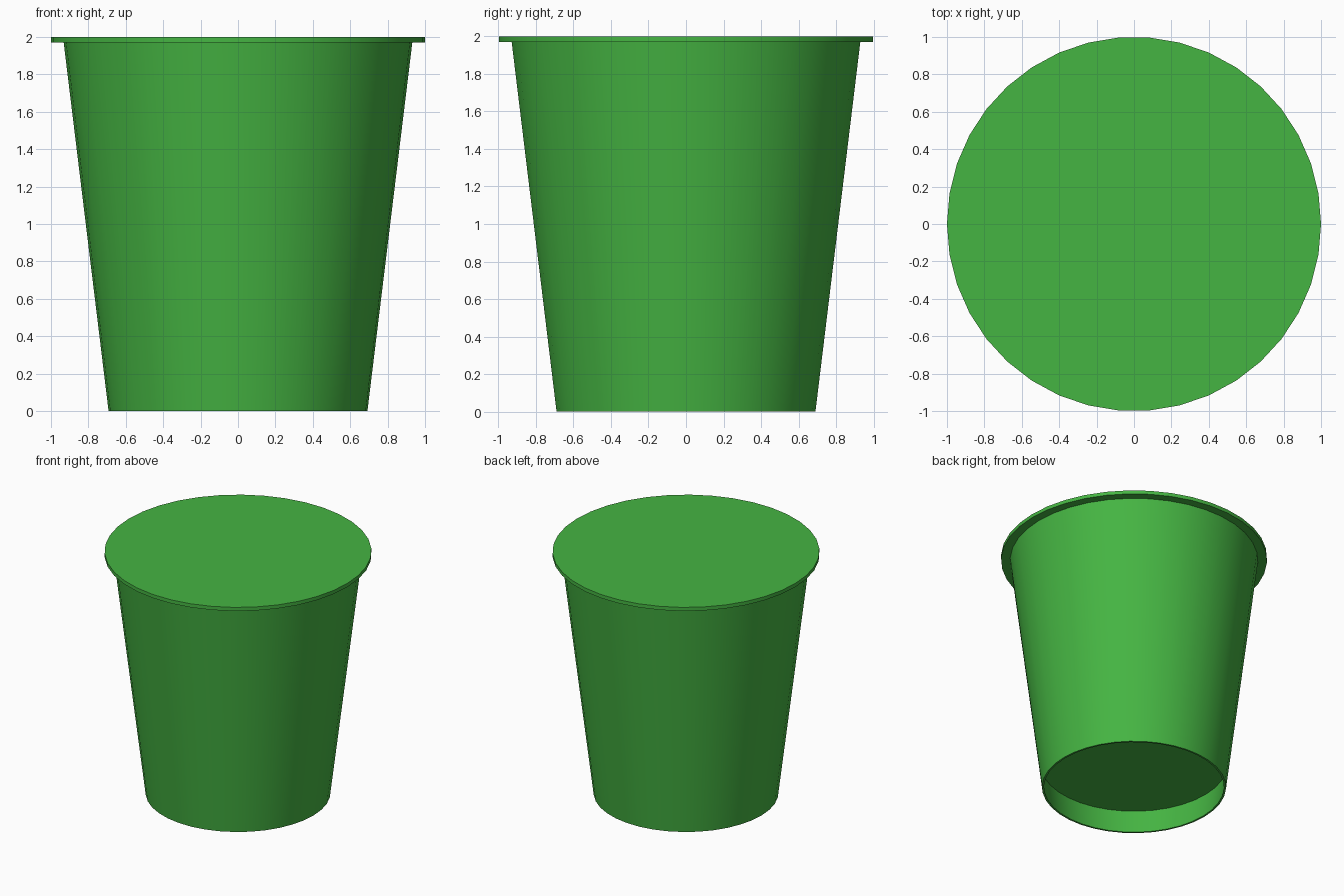
import bpy, math

if "Cube" in bpy.data.objects:
    bpy.data.objects.remove(bpy.data.objects["Cube"])

SIDES = 38

green = bpy.data.materials.new("green")
green.diffuse_color = (0.06, 0.46, 0.055, 1)
green.use_nodes = True
green.node_tree.nodes["Principled BSDF"].inputs["Base Color"].default_value = green.diffuse_color


def lathe(name, profile, closed=False):
    """Spin (radius, z) points around z; radius 0 becomes a single pole."""
    verts, rings, faces = [], [], []
    for r, z in profile:
        start = len(verts)
        if r == 0:
            verts.append((0, 0, z))
            rings.append([start] * SIDES)
        else:
            for i in range(SIDES):
                a = 2 * math.pi * i / SIDES
                verts.append((r * math.cos(a), r * math.sin(a), z))
            rings.append(list(range(start, start + SIDES)))
    pairs = list(zip(rings, rings[1:]))
    if closed:
        pairs.append((rings[-1], rings[0]))
    for low, high in pairs:
        for i in range(SIDES):
            j = (i + 1) % SIDES
            quad = [low[i], low[j], high[j], high[i]]
            faces.append(list(dict.fromkeys(quad)))
    mesh = bpy.data.meshes.new(name)
    mesh.from_pydata(verts, [], faces)
    mesh.materials.append(green)
    obj = bpy.data.objects.new(name, mesh)
    bpy.context.collection.objects.link(obj)
    bpy.ops.object.select_all(action='DESELECT')
    obj.select_set(True)
    bpy.context.view_layer.objects.active = obj
    bpy.ops.object.shade_smooth_by_angle(angle=math.radians(30))
    return obj


# Thin tapered wall, open at the foot
lathe("cup_wall", [(0.692, 0), (0.932, 1.97), (0.917, 1.97), (0.677, 0)], closed=True)

# Floor recessed above the foot
lathe("cup_floor", [(0, 0.195), (0.703, 0.195), (0.705, 0.215), (0, 0.215)])

# Flat lid overhanging the wall
lathe("lid", [(0, 1.97), (1, 1.97), (1, 2), (0, 2)])
